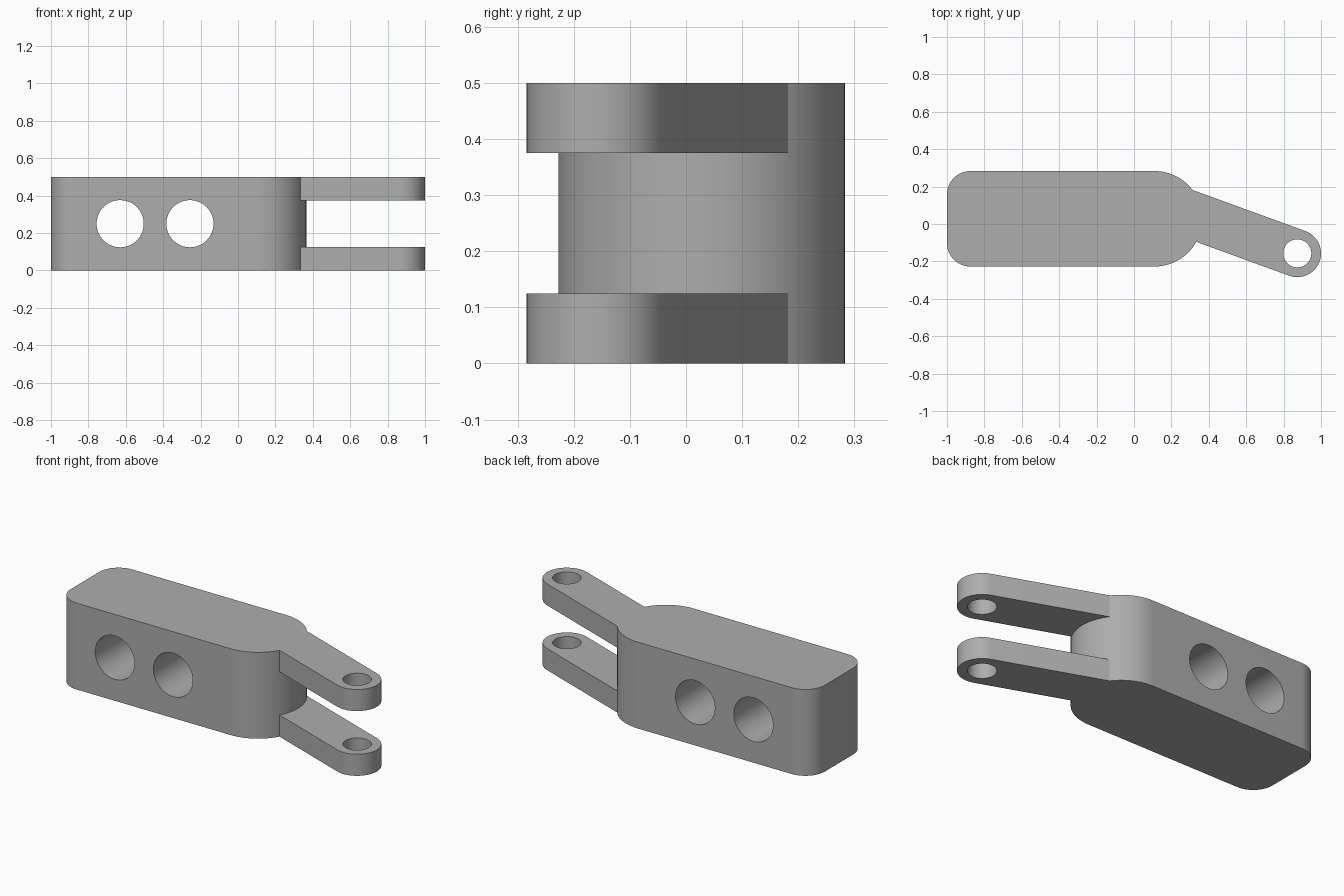
import bpy
import bmesh
import math
from mathutils import Matrix, Vector

cube = bpy.data.objects.get("Cube")
if cube:
    bpy.data.objects.remove(cube, do_unlink=True)

HEIGHT = 0.5
LUG = 0.125                       # thickness of each fork arm
ROUND_C, ROUND_R = Vector((0.11, 0.028)), 0.255
PIN = Vector((0.873, -0.157))
ANGLE = math.radians(-20)

grey = bpy.data.materials.new("plain grey")
grey.use_nodes = True
grey.diffuse_color = (0.42, 0.42, 0.42, 1)
grey.node_tree.nodes["Principled BSDF"].inputs["Base Color"].default_value = grey.diffuse_color


def arc(center, radius, start, end, steps=24):
    """Points along an arc, angles in degrees."""
    angles = [math.radians(start + (end - start) * i / steps) for i in range(steps + 1)]
    return [Vector(center) + radius * Vector((math.cos(a), math.sin(a))) for a in angles]


def finish(bm, name):
    bmesh.ops.recalc_face_normals(bm, faces=bm.faces)
    mesh = bpy.data.meshes.new(name)
    bm.to_mesh(mesh)
    bm.free()
    mesh.materials.append(grey)
    obj = bpy.data.objects.new(name, mesh)
    bpy.context.collection.objects.link(obj)
    return obj


def prism(name, outline, z0, z1):
    bm = bmesh.new()
    face = bm.faces.new([bm.verts.new((p.x, p.y, z0)) for p in outline])
    top = bmesh.ops.extrude_face_region(bm, geom=[face])["geom"]
    verts = [v for v in top if isinstance(v, bmesh.types.BMVert)]
    bmesh.ops.translate(bm, verts=verts, vec=(0, 0, z1 - z0))
    return finish(bm, name)


def drill(name, radius, depth, matrix):
    bm = bmesh.new()
    bmesh.ops.create_cone(bm, cap_ends=True, segments=64, radius1=radius,
                          radius2=radius, depth=depth, matrix=matrix)
    return finish(bm, name)


def combine(target, other, operation):
    mod = target.modifiers.new(operation.lower(), "BOOLEAN")
    mod.operation, mod.solver, mod.object = operation, "EXACT", other
    bpy.context.view_layer.objects.active = target
    bpy.ops.object.modifier_apply(modifier=mod.name)
    bpy.data.objects.remove(other, do_unlink=True)


# Main block: two small rounded corners and a full half-round nose
corner = 0.125
low, high = ROUND_C.y - ROUND_R + corner, ROUND_C.y + ROUND_R - corner
outline = (arc(ROUND_C, ROUND_R, -90, 90, 64)
           + arc((-1 + corner, high), corner, 90, 180)
           + arc((-1 + corner, low), corner, 180, 270))
body = prism("hinge_body", outline, 0, HEIGHT)

# Fork arms: slanted bars with round ends, rooted inside the nose
along = Vector((math.cos(ANGLE), math.sin(ANGLE)))
side = Vector((-along.y, along.x)) * 0.127
root = PIN - along * 0.716
arm_outline = arc(PIN, 0.127, -110, 70, 48) + [root + side, root - side]
for z in (0, HEIGHT - LUG):
    combine(body, prism("fork_arm", arm_outline, z, z + LUG), "UNION")

# Pin hole through both arms
combine(body, drill("pin_cutter", 0.075, 2, Matrix.Translation((PIN.x, PIN.y, 0))), "DIFFERENCE")

# Two cross holes through the block
for x in (-0.63, -0.257):
    place = Matrix.Translation((x, 0, HEIGHT / 2)) @ Matrix.Rotation(math.pi / 2, 4, "X")
    combine(body, drill("bore_cutter", 0.126, 2, place), "DIFFERENCE")

# Smooth curves, crisp edges
bpy.ops.object.select_all(action="DESELECT")
body.select_set(True)
bpy.context.view_layer.objects.active = body
bpy.ops.object.shade_smooth_by_angle(angle=math.radians(30))
